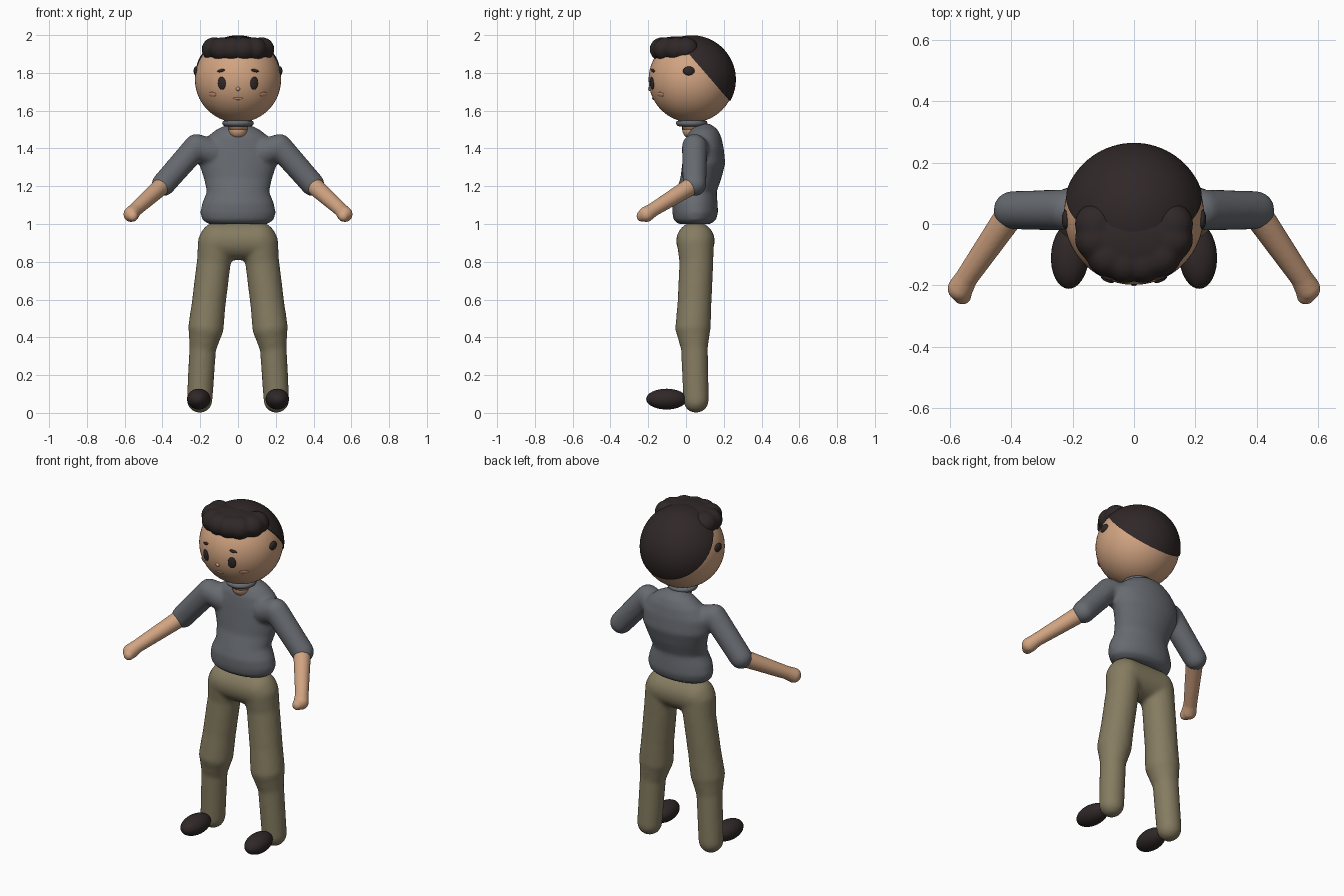
import bpy, bmesh, math
from mathutils import Matrix, Vector

if "Cube" in bpy.data.objects:
    bpy.data.objects.remove(bpy.data.objects["Cube"])


def material(name, rgb):
    m = bpy.data.materials.new(name)
    m.diffuse_color = (*rgb, 1)
    m.use_nodes = True
    m.node_tree.nodes["Principled BSDF"].inputs["Base Color"].default_value = m.diffuse_color
    return m


SKIN = material("skin", (0.64, 0.37, 0.22))
KNIT = material("grey_knit", (0.135, 0.145, 0.162))
CLOTH = material("olive_cloth", (0.235, 0.20, 0.118))
DARK = material("dark_brown", (0.030, 0.021, 0.021))
BLUSH = material("blush", (0.58, 0.28, 0.17))


def ellipsoid(bm, c, r, rot=None, seg=32):
    m = Matrix.Translation(c) @ (rot or Matrix()) @ Matrix.Diagonal((*r, 1))
    bmesh.ops.create_uvsphere(bm, u_segments=seg, v_segments=seg // 2, radius=1, matrix=m)


def chain(bm, pts):
    """Round limb: a ball at every (x, y, z, r) joined by tapered cones."""
    for x, y, z, r in pts:
        ellipsoid(bm, (x, y, z), (r, r, r), seg=24)
    for a, b in zip(pts, pts[1:]):
        p, q = Vector(a[:3]), Vector(b[:3])
        d = q - p
        rot = d.to_track_quat('Z', 'Y').to_matrix().to_4x4()
        bmesh.ops.create_cone(bm, cap_ends=True, segments=24, radius1=a[3], radius2=b[3],
                              depth=d.length, matrix=Matrix.Translation((p + q) / 2) @ rot)


def loft(bm, rows, n=40):
    """Stack of ellipses given as (z, half width, front y, back y)."""
    rings = []
    for z, rx, yf, yb in rows:
        ring = []
        for i in range(n):
            a = 2 * math.pi * i / n
            ring.append(bm.verts.new((rx * math.cos(a), (yf + yb) / 2 + (yb - yf) / 2 * math.sin(a), z)))
        rings.append(ring)
    for lo, hi in zip(rings, rings[1:]):
        for i in range(n):
            j = (i + 1) % n
            bm.faces.new((lo[i], lo[j], hi[j], hi[i]))
    bm.faces.new(rings[0][::-1])
    bm.faces.new(rings[-1])


def finish(name, bm, mat, voxel=0, smooth=4):
    me = bpy.data.meshes.new(name)
    for f in bm.faces:
        f.smooth = True
    bm.to_mesh(me)
    bm.free()
    me.materials.append(mat)
    ob = bpy.data.objects.new(name, me)
    bpy.context.collection.objects.link(ob)
    if voxel:  # melt overlapping volumes into one soft skin
        rm = ob.modifiers.new("blend", 'REMESH')
        rm.mode = 'VOXEL'
        rm.voxel_size = voxel
        rm.use_smooth_shade = True
        sm = ob.modifiers.new("soften", 'SMOOTH')
        sm.factor = 0.5
        sm.iterations = smooth
    return ob


def ball(name, c, r, mat, rot=None, seg=32):
    bm = bmesh.new()
    ellipsoid(bm, c, r, rot, seg)
    return finish(name, bm, mat)


HEAD, R = Vector((0, 0.03, 1.765)), 0.228


def on_face(name, x, z, w, h, depth, mat, tilt=0):
    """Small flattened bump lying on the front of the head."""
    dx, dz = x, z - HEAD.z
    n = Vector((dx, -math.sqrt(R * R - dx * dx - dz * dz), dz))
    rot = n.to_track_quat('Z', 'Y').to_matrix().to_4x4() @ Matrix.Rotation(tilt, 4, 'Z')
    return ball(name, HEAD + n, (w, h, depth), mat, rot, 20)


# Head and neck
ball("head", HEAD, (R, R, R), SKIN, seg=56)
bm = bmesh.new()
chain(bm, [(0, 0.03, 1.50, 0.05), (0, 0.03, 1.57, 0.05)])
finish("neck", bm, SKIN)

# Hair cap, cut off along a sloping hairline
bm = bmesh.new()
ellipsoid(bm, HEAD, (R + 0.006,) * 3, seg=80)
bmesh.ops.bisect_plane(bm, geom=bm.verts[:] + bm.edges[:] + bm.faces[:], plane_co=(0, 0.05, 1.86),
                       plane_no=(0, 0.755, 0.656), clear_inner=True)
bmesh.ops.holes_fill(bm, edges=[e for e in bm.edges if e.is_boundary])
cap = finish("hair_cap", bm, DARK)
for p in cap.data.polygons:
    p.use_smooth = len(p.vertices) < 5

# Puffy fringe
bm = bmesh.new()
ellipsoid(bm, (0, -0.05, 1.928), (0.185, 0.13, 0.066))
for s in (-1, 1):
    for x, y in ((0.125, 0.0), (0.125, -0.05), (0.085, -0.105), (0.03, -0.125)):
        ellipsoid(bm, (s * x, y, 1.925), (0.068, 0.068, 0.064), seg=24)
finish("fringe", bm, DARK, 0.009)

# Sweater: body with both sleeves
bm = bmesh.new()
loft(bm, [(1.0, .155, -.04, .13), (1.02, .188, -.065, .158), (1.06, .2, -.073, .17),
          (1.11, .19, -.073, .167), (1.17, .165, -.055, .162), (1.24, .18, -.03, .187),
          (1.32, .207, -.02, .208), (1.40, .205, -.01, .2), (1.46, .165, .0, .187),
          (1.50, .115, .02, .168), (1.53, .05, .06, .13)])
for s in (-1, 1):
    chain(bm, [(s * 0.14, 0.065, 1.38, 0.075), (s * 0.22, 0.045, 1.41, 0.067),
               (s * 0.395, 0.045, 1.21, 0.063)])
finish("sweater", bm, KNIT, 0.011, 6)

# Collar ring
bm = bmesh.new()
loft(bm, [(1.515, .062, -.032, .092), (1.522, .078, -.048, .108), (1.533, .084, -.054, .114),
          (1.544, .08, -.05, .11), (1.551, .062, -.032, .092)])
finish("collar", bm, KNIT)

# Trousers: hip roll and two legs with fuller knees
bm = bmesh.new()
chain(bm, [(-0.105, 0.05, 0.91, 0.102), (0.105, 0.05, 0.91, 0.102)])
for s in (-1, 1):
    chain(bm, [(s * 0.115, 0.05, 0.90, 0.098), (s * 0.128, 0.055, 0.80, 0.09),
               (s * 0.155, 0.045, 0.58, 0.09), (s * 0.17, 0.037, 0.45, 0.094),
               (s * 0.187, 0.045, 0.34, 0.071), (s * 0.203, 0.053, 0.068, 0.068)])
finish("trousers", bm, CLOTH, 0.011, 6)

for s, side in ((-1, "left"), (1, "right")):
    # Forearm and mitten hand
    bm = bmesh.new()
    chain(bm, [(s * 0.40, 0.035, 1.205, 0.048), (s * 0.545, -0.175, 1.075, 0.037),
               (s * 0.565, -0.21, 1.052, 0.042)])
    ellipsoid(bm, (s * 0.558, -0.235, 1.042), (0.03, 0.028, 0.03), seg=20)
    finish(side + "_forearm", bm, SKIN, 0.008, 3)
    # Shoe
    ball(side + "_shoe", (s * 0.208, -0.103, 0.073), (0.062, 0.108, 0.055), DARK,
         Matrix.Rotation(s * 0.06, 4, 'Z'))
    # Ear, eye, brow and cheek
    ball(side + "_ear", (s * 0.222, 0.015, 1.81), (0.013, 0.031, 0.024), DARK, seg=20)
    on_face(side + "_eye", s * 0.086, 1.745, 0.023, 0.034, 0.008, DARK)
    on_face(side + "_brow", s * 0.09, 1.812, 0.022, 0.008, 0.007, DARK, -s * 0.2)
    on_face(side + "_cheek", s * 0.136, 1.686, 0.026, 0.013, 0.005, BLUSH)

# Nose and mouth
on_face("nose", 0, 1.715, 0.011, 0.011, 0.01, SKIN)
on_face("mouth", 0, 1.664, 0.027, 0.007, 0.005, BLUSH)
